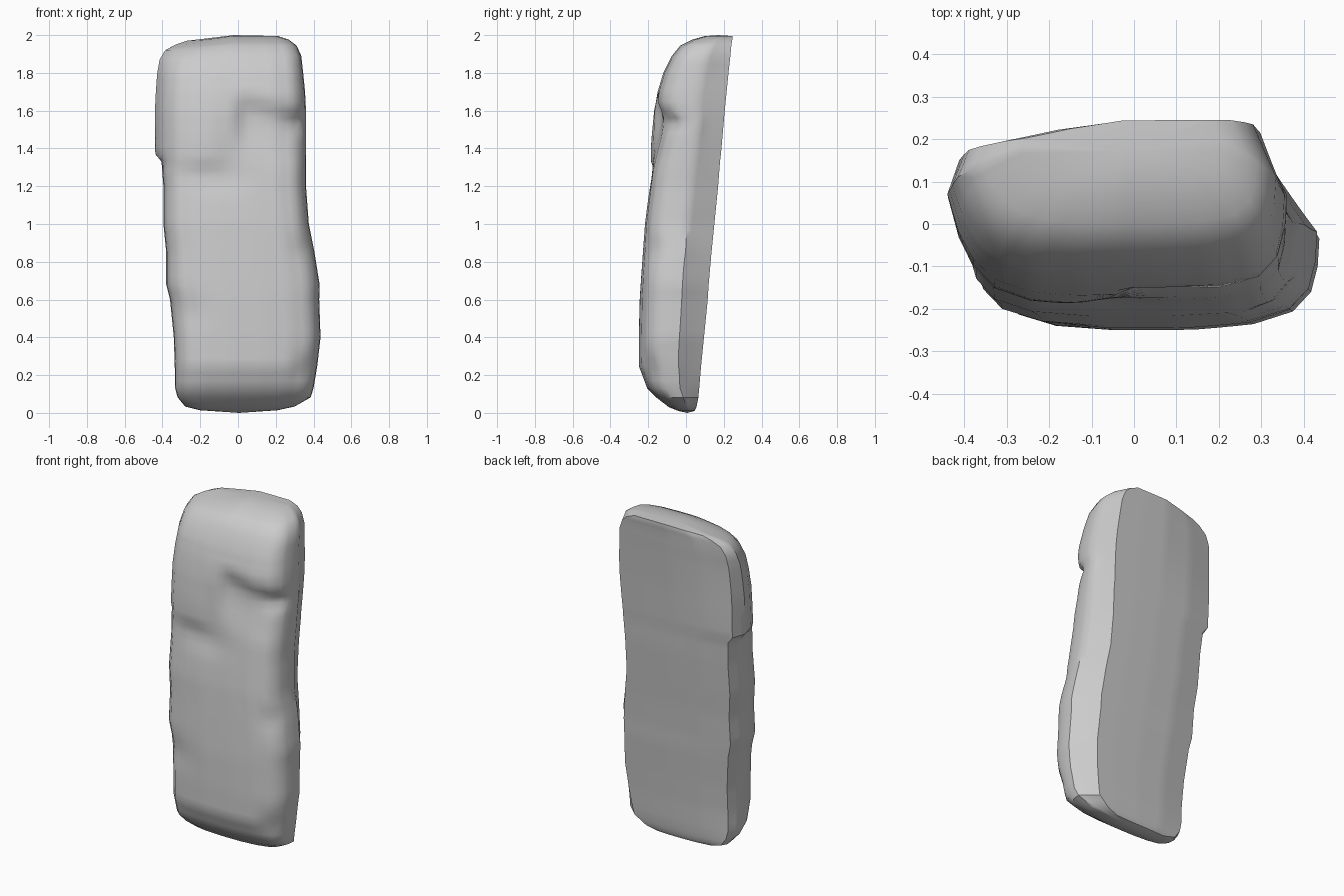
import bpy, bmesh
from math import exp

if "Cube" in bpy.data.objects:
    bpy.data.objects.remove(bpy.data.objects["Cube"])

# Height rows: z, left x, right x, front y, back y
ROWS = [
    (0.01, -0.20, 0.21, -0.04, 0.045),
    (0.03, -0.28, 0.30, -0.09, 0.055),
    (0.08, -0.32, 0.385, -0.155, 0.065),
    (0.13, -0.333, 0.40, -0.205, 0.07),
    (0.25, -0.335, 0.42, -0.25, 0.08),
    (0.40, -0.34, 0.437, -0.25, 0.095),
    (0.60, -0.36, 0.43, -0.245, 0.115),
    (0.68, -0.38, 0.432, -0.24, 0.12),
    (0.85, -0.38, 0.405, -0.228, 0.135),
    (1.00, -0.395, 0.375, -0.217, 0.15),
    (1.20, -0.395, 0.36, -0.192, 0.17),
    (1.33, -0.405, 0.36, -0.175, 0.18),
    (1.37, -0.438, 0.36, -0.172, 0.185),
    (1.60, -0.44, 0.36, -0.165, 0.205),
    (1.70, -0.435, 0.355, -0.15, 0.215),
    (1.80, -0.428, 0.345, -0.12, 0.225),
    (1.89, -0.415, 0.335, -0.075, 0.235),
    (1.945, -0.385, 0.31, -0.03, 0.24),
    (1.975, -0.33, 0.27, 0.03, 0.245),
    (1.995, -0.27, 0.21, 0.10, 0.245),
]
# Slab cross-section: u across the width, v from front to back
SECTION = [
    (-0.93, 0.88), (-1.0, 0.66), (-0.99, 0.42), (-0.94, 0.24), (-0.83, 0.11),
    (-0.6, 0.03), (-0.25, 0.0), (0.25, 0.0), (0.6, 0.02), (0.84, 0.09),
    (0.95, 0.22), (0.99, 0.40), (1.0, 0.60), (0.90, 1.0), (0.45, 1.0),
    (0.0, 0.99), (-0.5, 0.96),
]


def blob(x, z, cx, cz, rx, rz):
    return exp(-((x - cx) / rx) ** 2 - ((z - cz) / rz) ** 2)


def ramp(a, b, t):
    t = max(0, min(1, (t - a) / (b - a)))
    return t * t * (3 - 2 * t)


def dense(points, step, closed):
    """Linear resampling that keeps the given points."""
    out = []
    n = len(points)
    for i in range(n if closed else n - 1):
        a, b = points[i], points[(i + 1) % n]
        k = max(1, round(max(abs(p - q) for p, q in zip(a, b)) / step))
        out += [tuple(p + (q - p) * j / k for p, q in zip(a, b)) for j in range(k)]
    return out if closed else out + [points[-1]]


def relief(x, z):
    """Front ledges, hollows and dents (positive goes into the slab)."""
    d = -0.02 * ramp(1.28, 1.34, z) * (1 - ramp(1.4, 1.7, z)) * (1 - ramp(-0.2, 0.0, x))
    lip = z + 0.22 * max(0, x)
    d += 0.04 * ramp(1.32, 1.58, lip) * (1 - ramp(1.61, 1.70, lip)) * ramp(-0.04, 0.05, x)
    d += 0.05 * blob(x, z, 0.33, 1.54, 0.07, 0.05)
    d += 0.015 * blob(x, z, -0.1, 1.24, 0.15, 0.07)
    d += 0.015 * blob(x, z, -0.3, 0.53, 0.12, 0.08)
    d += 0.025 * blob(x, z, 0.38, 0.87, 0.08, 0.07)
    d += 0.03 * blob(x, z, 0.38, 0.24, 0.07, 0.06)
    return d


rows = dense(ROWS, 0.04, False)
section = dense(SECTION, 0.08, True)
bm = bmesh.new()
rings = []
for z, xl, xr, yf, yb in rows:
    ring = []
    for u, v in section:
        low = 1 - ramp(0.4, 1.1, z)
        # rear right edge tapers inward towards the base
        taper = 0.05 + 0.11 * (1 - ramp(0.6, 1.7, z))
        w = u * (1 - taper * max(0, (v - 0.6) / 0.4) * ramp(0.3, 0.9, u))
        x = (xl + xr) / 2 + w * (xr - xl) / 2
        # upper left front edge is cut back
        x += 0.06 * ramp(1.3, 1.38, z) * max(0, -u) * max(0, 1 - v / 0.66)
        y = yf + v * (yb - yf)
        y += relief(x, z) * max(0, 1 - v * 1.3)
        # back leans away on the right near the top
        y -= 0.03 * ramp(1.3, 2.0, z) * v * max(0, -u)
        # right front corner of the base turns back
        y += 0.02 * low * max(0, u) ** 2 * (1 - v)
        # top drops to the left, base is nearly level
        zz = z - 0.025 * ramp(1.75, 1.95, z) * max(0, -u)
        zz += 0.004 * (1 - ramp(0.0, 0.2, z)) * u * u
        ring.append(bm.verts.new((x, y, zz)))
    rings.append(ring)
n = len(section)
for a, b in zip(rings, rings[1:]):
    for i in range(n):
        j = (i + 1) % n
        bm.faces.new((a[i], a[j], b[j], b[i]))

# End caps
for ring, z in ((rings[0], 0.0), (rings[-1], 2.0)):
    c = sum((v.co for v in ring), ring[0].co * 0) / n
    hub = bm.verts.new((c.x, c.y, z))
    for i in range(n):
        bm.faces.new((ring[i], ring[(i + 1) % n], hub))


# Chipped corners: slice planes (point, outward normal), closed again
def chip(point, normal):
    geom = bm.verts[:] + bm.edges[:] + bm.faces[:]
    cut = bmesh.ops.bisect_plane(bm, geom=geom, plane_co=point, plane_no=normal, clear_outer=True)
    edges = [e for e in cut["geom_cut"] if isinstance(e, bmesh.types.BMEdge)]
    if edges:
        bmesh.ops.contextual_create(bm, geom=edges)


chip((-0.405, 0.15, 1.87), (-1, 0.6, 0.35))
chip((-0.30, -0.10, 0.08), (-1, -0.6, -0.8))
chip((0.385, -0.165, 0.18), (0.9, -0.8, -0.35))

bmesh.ops.recalc_face_normals(bm, faces=bm.faces[:])
mesh = bpy.data.meshes.new("stone_slab")
bm.to_mesh(mesh)
bm.free()
slab = bpy.data.objects.new("stone_slab", mesh)
bpy.context.collection.objects.link(slab)
bpy.context.view_layer.objects.active = slab
slab.select_set(True)
bpy.ops.object.shade_smooth_by_angle(angle=0.6)
